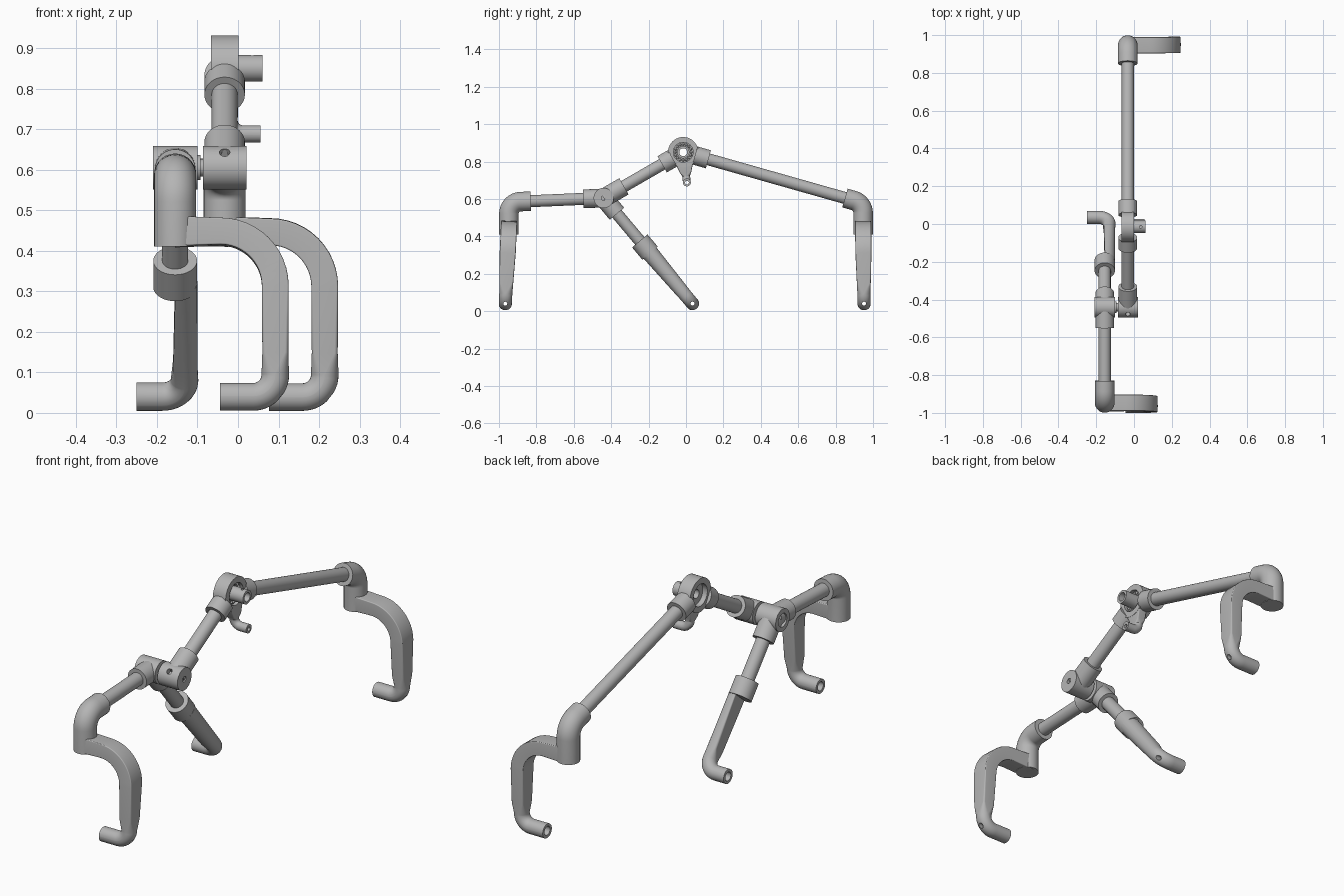
import bpy, bmesh, math
from mathutils import Vector as V

cube = bpy.data.objects.get("Cube")
if cube:
    bpy.data.objects.remove(cube, do_unlink=True)

grey = bpy.data.materials.new("plain grey")
grey.use_nodes = True
color = (0.46, 0.46, 0.46, 1)
grey.diffuse_color = color
grey.node_tree.nodes["Principled BSDF"].inputs["Base Color"].default_value = color
parts = []
X, Y, Z = V((1, 0, 0)), V((0, 1, 0)), V((0, 0, 1))


def add(name, bm, keep=True):
    bmesh.ops.recalc_face_normals(bm, faces=bm.faces)
    mesh = bpy.data.meshes.new(name)
    bm.to_mesh(mesh)
    bm.free()
    mesh.materials.append(grey)
    ob = bpy.data.objects.new(name, mesh)
    bpy.context.collection.objects.link(ob)
    if keep:
        parts.append(ob)
    return ob


def rod(name, p, q, r, keep=True):
    """Solid cylinder from p to q."""
    p, q = V(p), V(q)
    bm = bmesh.new()
    bmesh.ops.create_cone(bm, cap_ends=True, segments=40, radius1=r, radius2=r,
                          depth=(q - p).length)
    bm.transform(Z.rotation_difference(q - p).to_matrix().to_4x4())
    bmesh.ops.translate(bm, verts=bm.verts, vec=(p + q) / 2)
    return add(name, bm, keep)


def drill(ob, p, q, r):
    """Cut a round hole from p to q."""
    cutter = rod("cutter", p, q, r, keep=False)
    cutter.hide_render = True
    mod = ob.modifiers.new("hole", "BOOLEAN")
    mod.operation, mod.object, mod.solver = "DIFFERENCE", cutter, "EXACT"
    bpy.context.view_layer.objects.active = ob
    bpy.ops.object.modifier_apply(modifier=mod.name)
    bpy.data.objects.remove(cutter, do_unlink=True)


def section(w, t, r_in, r_out):
    """Rounded rectangle, half width w, half thickness t."""
    pts = []
    for sw, st, start in ((1, 1, 0), (-1, 1, 90), (-1, -1, 180), (1, -1, 270)):
        r = r_out if st > 0 else r_in
        for k in range(8):
            a = math.radians(start + 90 * k / 7)
            pts.append((sw * (w - r) + r * math.cos(a), st * (t - r) + r * math.sin(a)))
    return pts


def sweep(name, origin, U, D, ctrl):
    """Sweep sections along a filleted path in the U-D plane.
    ctrl: (u, d, bend radius, section)."""
    U, D = V(U).normalized(), V(D).normalized()
    W, origin = U.cross(D), V(origin)
    path = []
    for i, (u, d, rad, sec) in enumerate(ctrl):
        p = V((u, d))
        a = (p - V(ctrl[i - 1][:2])).normalized() if i else None
        b = (V(ctrl[i + 1][:2]) - p).normalized() if i < len(ctrl) - 1 else None
        if a is None or b is None or rad == 0:
            path.append((p, ((a or b) + (b or a)).normalized(), sec))
            continue
        turn = a.angle(b)
        back = rad * math.tan(turn / 2)
        side = (b - a * a.dot(b)).normalized()
        for k in range(13):
            th = turn * k / 12
            pos = p - a * back + a * rad * math.sin(th) + side * rad * (1 - math.cos(th))
            path.append((pos, a * math.cos(th) + side * math.sin(th), sec))
    bm = bmesh.new()
    rings = []
    for p, t, sec in path:
        n = V((t.y, -t.x))
        rings.append([bm.verts.new(origin + U * (p.x + n.x * h) + D * (p.y + n.y * h) + W * w)
                      for w, h in section(*sec)])
    for r0, r1 in zip(rings, rings[1:]):
        for k in range(len(r0)):
            j = (k + 1) % len(r0)
            bm.faces.new((r0[k], r0[j], r1[j], r1[k]))
    bm.faces.new(rings[0])
    bm.faces.new(rings[-1])
    bmesh.ops.remove_doubles(bm, verts=bm.verts, dist=1e-5)
    return add(name, bm)


def bore(ob, tip, depth, length, r):
    """Stepped hole along a foot, starting at its tip."""
    tip = V(tip)
    drill(ob, tip - X * .02, tip + X * length, r * .5)
    drill(ob, tip - X * .02, tip + X * depth, r)


FRONT_X, REAR_X = -.155, -.033
TUBE, SOCKET = .032, .052
PIPE = (SOCKET,) * 4
FOOT = (.035, .034, .0335, .0335)


def bracket(name, x, y_top, y_foot):
    """Arm that goes out, down and back in to a round foot."""
    plate = (.043, .037, .004, .004)
    ob = sweep(name, (x, y_top, .447), X, (0, y_foot - y_top, -.407), [
        (0, 0, 0, plate),
        (.247, 0, .135, (.043, .033, .004, .004)),
        (.247, .30, 0, (.037, .032, .008, .008)),
        (.247, .408, .055, FOOT),
        (.11, .408, 0, FOOT)])
    bore(ob, (x + .11, y_foot, .04), .06, .25, .021)


def elbow(name, x, start, corner, bend):
    sweep(name, (x, 0, 0), Y, Z, [
        (*start, 0, PIPE), (*corner, bend, PIPE), (corner[0], .41, 0, PIPE)])


def along(x, a, b, d):
    """Point d along the line from a towards b, in the plane at x."""
    a, b = V((x, *a)), V((x, *b))
    return a + (b - a).normalized() * d


joint, hub_c = (-.44, .605), (-.015, .85)
front_start, rear_start = (-.83, .588), (.85, .605)
foot_c = (.035, .04)

# Front and rear brackets with their pipe elbows
bracket("front_bracket", FRONT_X, -.947, -.966)
bracket("rear_bracket", REAR_X, .947, .952)
elbow("front_elbow", FRONT_X, front_start, (-.947, .583), .065)
elbow("rear_elbow", REAR_X, rear_start, (.947, .577), .07)

# Tubes and the sockets they sit in
for name, x, a, b, s0, s1, t1 in (
        ("front", FRONT_X, joint, front_start, 0, .11, .40),
        ("middle_lower", REAR_X, joint, hub_c, 0, .125, .42),
        ("middle_upper", REAR_X, hub_c, joint, .065, .13, .2),
        ("rear", REAR_X, hub_c, rear_start, .065, .14, .91),
        ("inner_leg", FRONT_X, joint, foot_c, 0, .11, .32)):
    rod(name + "_socket", along(x, a, b, s0), along(x, a, b, s1), SOCKET - .002)
    rod(name + "_tube", along(x, a, b, s1 - .02), along(x, a, b, t1), TUBE)

# Pivot joint: two barrels joined by a pin
jy, jz = joint
left_barrel = rod("pivot_barrel_outer", (-.21, jy, jz), (-.10, jy, jz), .054)
drill(left_barrel, (-.23, jy, jz), (-.19, jy, jz), .032)
right_barrel = rod("pivot_barrel_inner", (-.086, jy, jz), (.021, jy, jz), .054)
drill(right_barrel, (0, jy, jz), (.05, jy, jz), .013)
drill(right_barrel, (REAR_X, jy - .08, jz + .08), (REAR_X, jy - .02, jz + .02), .013)
rod("pivot_pin", (-.12, jy, jz), (-.07, jy, jz), .022)
rod("pivot_washer", (-.101, jy, jz), (-.092, jy, jz), .031)

# Hub ring with bearing and hollow shaft
hy, hz = hub_c


def ring(name, x0, x1, r, hole):
    ob = rod(name, (x0, hy, hz), (x1, hy, hz), r)
    drill(ob, (x0 - .02, hy, hz), (x1 + .02, hy, hz), hole)
    return ob


ring("hub_ring", -.067, .001, .081, .053)
ring("bearing_race", -.042, -.016, .0535, .03)
shaft = ring("hub_shaft", -.045, .06, .033, .021)
drill(shaft, (.035, hy, hz), (.035, hy, hz + .06), .007)
for k in range(16):
    a = math.tau * k / 16
    bm = bmesh.new()
    bmesh.ops.create_uvsphere(bm, u_segments=10, v_segments=6, radius=.007)
    bmesh.ops.translate(bm, verts=bm.verts,
                        vec=(-.015, hy + .043 * math.cos(a), hz + .043 * math.sin(a)))
    add("bearing_ball", bm)

# Lever below the hub, bent into a peg
PEG = (.021, .021, .0205, .0205)
lever = sweep("hub_lever", (0, hy, hz), X, (0, .02, -.163), [
    (-.022, .066, 0, (.045, .022, .004, .004)),
    (-.022, .11, 0, (.030, .022, .006, .006)),
    (-.022, .163, .035, PEG),
    (.055, .163, 0, PEG)])
drill(lever, (-.08, .005, .687), (.08, .005, .687), .010)

# Inner leg: sleeve, half-round blade and foot
rod("inner_leg_sleeve", along(FRONT_X, joint, foot_c, .30),
    along(FRONT_X, joint, foot_c, .385), .054)
inner = sweep("inner_leg_blade", (0, jy, jz), X,
              (0, foot_c[0] - jy, foot_c[1] - jz), [
    (-.1275, .37, 0, (.046, .0275, .004, .045)),
    (-.130, .64, 0, (.037, .030, .010, .034)),
    (-.134, .738, .055, FOOT),
    (-.25, .738, 0, FOOT)])
bore(inner, (-.25, *foot_c), .05, .2, .021)

# Smooth shading with sharp edges kept
bpy.ops.object.select_all(action="DESELECT")
for ob in parts:
    ob.select_set(True)
bpy.context.view_layer.objects.active = parts[0]
bpy.ops.object.shade_smooth_by_angle(angle=math.radians(32))
